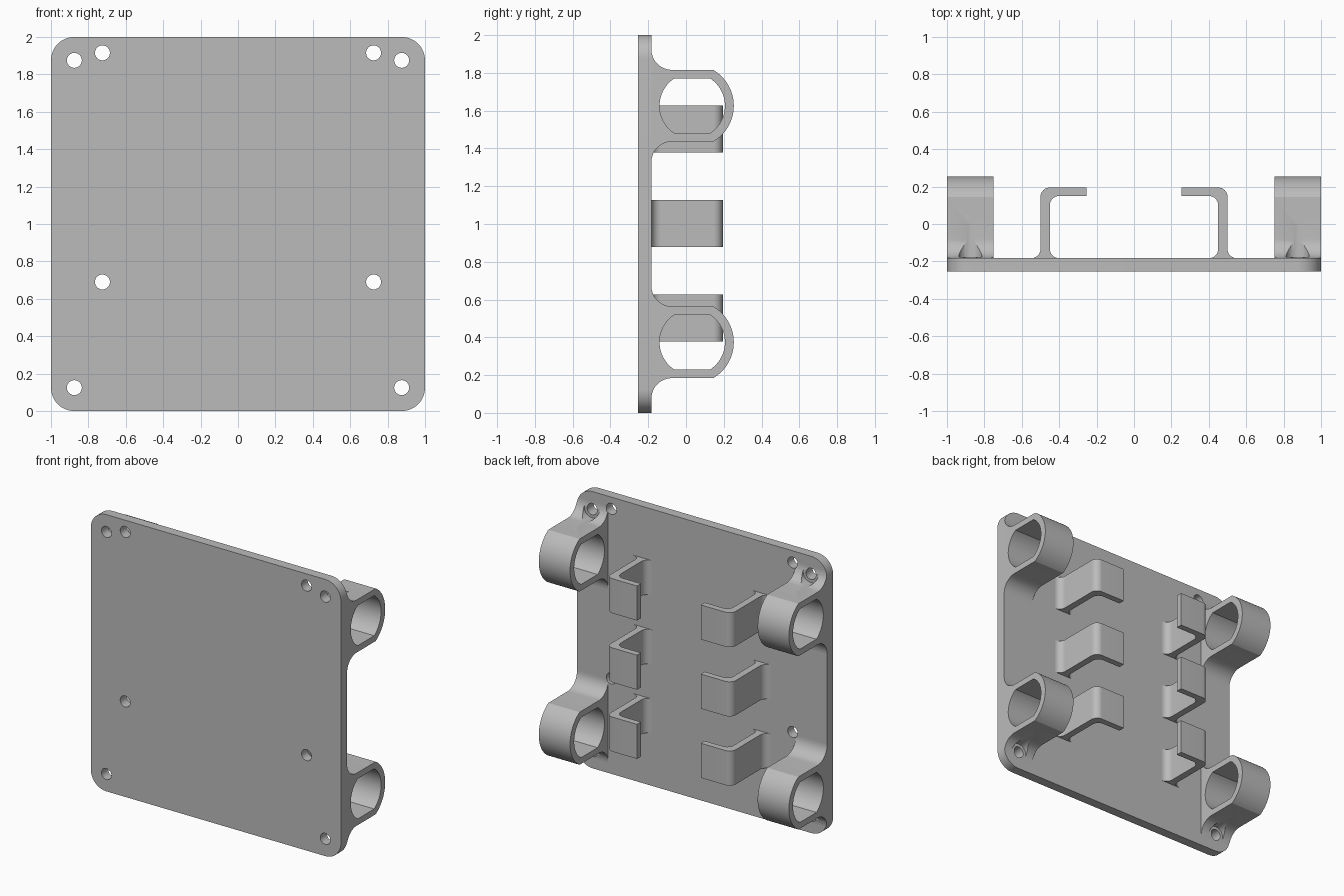
import bpy, bmesh
from math import sin, cos, radians, degrees, asin

cube = bpy.data.objects.get("Cube")
if cube:
    bpy.data.objects.remove(cube, do_unlink=True)

grey = bpy.data.materials.new("plain grey")
grey.use_nodes = True
grey.diffuse_color = (0.5, 0.5, 0.5, 1)
grey.node_tree.nodes["Principled BSDF"].inputs["Base Color"].default_value = (0.5, 0.5, 0.5, 1)

FRONT, BACK, EMBED = -0.253, -0.183, -0.2


def arc(cx, cy, r, start, end, steps=12):
    angles = [radians(start + (end - start) * i / steps) for i in range(steps + 1)]
    return [(cx + r * cos(a), cy + r * sin(a)) for a in angles]


def prism(name, points, axis, lo, hi):
    """Extrude a 2D profile along the x, y or z axis."""
    place = {"x": lambda u, v, t: (t, u, v),
             "y": lambda u, v, t: (u, t, v),
             "z": lambda u, v, t: (u, v, t)}[axis]
    bm = bmesh.new()
    low = [bm.verts.new(place(u, v, lo)) for u, v in points]
    high = [bm.verts.new(place(u, v, hi)) for u, v in points]
    bm.faces.new(low)
    bm.faces.new(high)
    n = len(points)
    for i in range(n):
        j = (i + 1) % n
        bm.faces.new((low[i], low[j], high[j], high[i]))
    bmesh.ops.recalc_face_normals(bm, faces=bm.faces)
    mesh = bpy.data.meshes.new(name)
    bm.to_mesh(mesh)
    bm.free()
    mesh.materials.append(grey)
    obj = bpy.data.objects.new(name, mesh)
    bpy.context.collection.objects.link(obj)
    return obj


def boolean(obj, cutters, operation="DIFFERENCE"):
    """Apply booleans and remove the cutters."""
    for cutter in cutters:
        mod = obj.modifiers.new("cut", "BOOLEAN")
        mod.operation, mod.solver, mod.object = operation, "EXACT", cutter
    bpy.context.view_layer.update()
    graph = bpy.context.evaluated_depsgraph_get()
    result = bpy.data.meshes.new_from_object(obj.evaluated_get(graph))
    obj.modifiers.clear()
    obj.data = result
    for cutter in cutters:
        bpy.data.objects.remove(cutter, do_unlink=True)


def drill(x, z, r, lo, hi):
    return prism("drill", arc(x, z, r, 0, 360, 32)[:-1], "y", lo, hi)


def clipped_circle(cx, cz, r, half):
    """Circle with flat top and bottom."""
    a = degrees(asin(half / r))
    return arc(cx, cz, r, -a, a, 24) + arc(cx, cz, r, 180 - a, 180 + a, 24)


# Rounded plate outline
outline = (arc(0.875, 1.875, 0.125, 0, 90) + arc(-0.875, 1.875, 0.125, 90, 180)
           + arc(-0.875, 0.125, 0.125, 180, 270) + arc(0.875, 0.125, 0.125, 270, 360))
sides = ((1, "left"), (-1, "right"))
parts = []

# Plate with corner holes and inner holes
plate = prism("back_plate", outline, "y", FRONT, BACK)
spots = [(s * x, z) for s in (1, -1)
         for x, z in ((0.875, 0.125), (0.875, 1.875), (0.725, 0.69), (0.725, 1.915))]
boolean(plate, [drill(x, z, 0.04, -0.4, 0) for x, z in spots])
parts.append(plate)

# Corner loops with filleted feet and screw recesses
for s, side in sides:
    for up, level in ((1, "upper"), (-1, "lower")):
        z = 1 + up * 0.626
        a = degrees(asin(0.19 / 0.22))
        profile = ([(EMBED, z - 0.298)] + arc(-0.075, z - 0.298, 0.108, 180, 90)
                   + arc(0.033, z, 0.22, -a, a, 32)
                   + arc(-0.075, z + 0.298, 0.108, 270, 180) + [(EMBED, z + 0.298)])
        lo, hi = sorted((s * 0.75, s))
        loop = prism(f"{level}_{side}_loop", profile, "x", lo, hi)
        boolean(loop, [prism("trim", outline, "y", -0.5, 0.5)], "INTERSECT")
        corner = 1 + up * 0.875
        inner = 1.915 if up > 0 else 0.69
        boolean(loop, [
            prism("bore", clipped_circle(0.033, z, 0.173, 0.145), "x", lo - 0.1, hi + 0.1),
            drill(s * 0.875, corner, 0.062, -0.177, 0.0),
            drill(s * 0.875, corner, 0.04, -0.4, -0.1),
            drill(s * 0.725, inner, 0.04, -0.4, -0.1)])
        parts.append(loop)

# Hooked clips in two facing columns
hook = ([(0.55, EMBED)] + arc(0.55, -0.133, 0.05, 270, 180) + arc(0.45, 0.145, 0.05, 0, 90)
        + [(0.255, 0.195), (0.255, 0.15)] + arc(0.4, 0.1, 0.05, 90, 0)
        + arc(0.4, -0.133, 0.05, 0, -90) + [(0.4, EMBED)])
for s, side in sides:
    for i, level in enumerate(("lower", "middle", "upper")):
        z = 0.503 + 0.5 * i
        parts.append(prism(f"{level}_{side}_clip", [(s * x, y) for x, y in hook],
                           "z", z - 0.125, z + 0.125))

# Smooth the curved surfaces, keeping edges sharp
bpy.ops.object.select_all(action="DESELECT")
for part in parts:
    part.select_set(True)
bpy.context.view_layer.objects.active = plate
bpy.ops.object.shade_smooth_by_angle(angle=radians(30))
